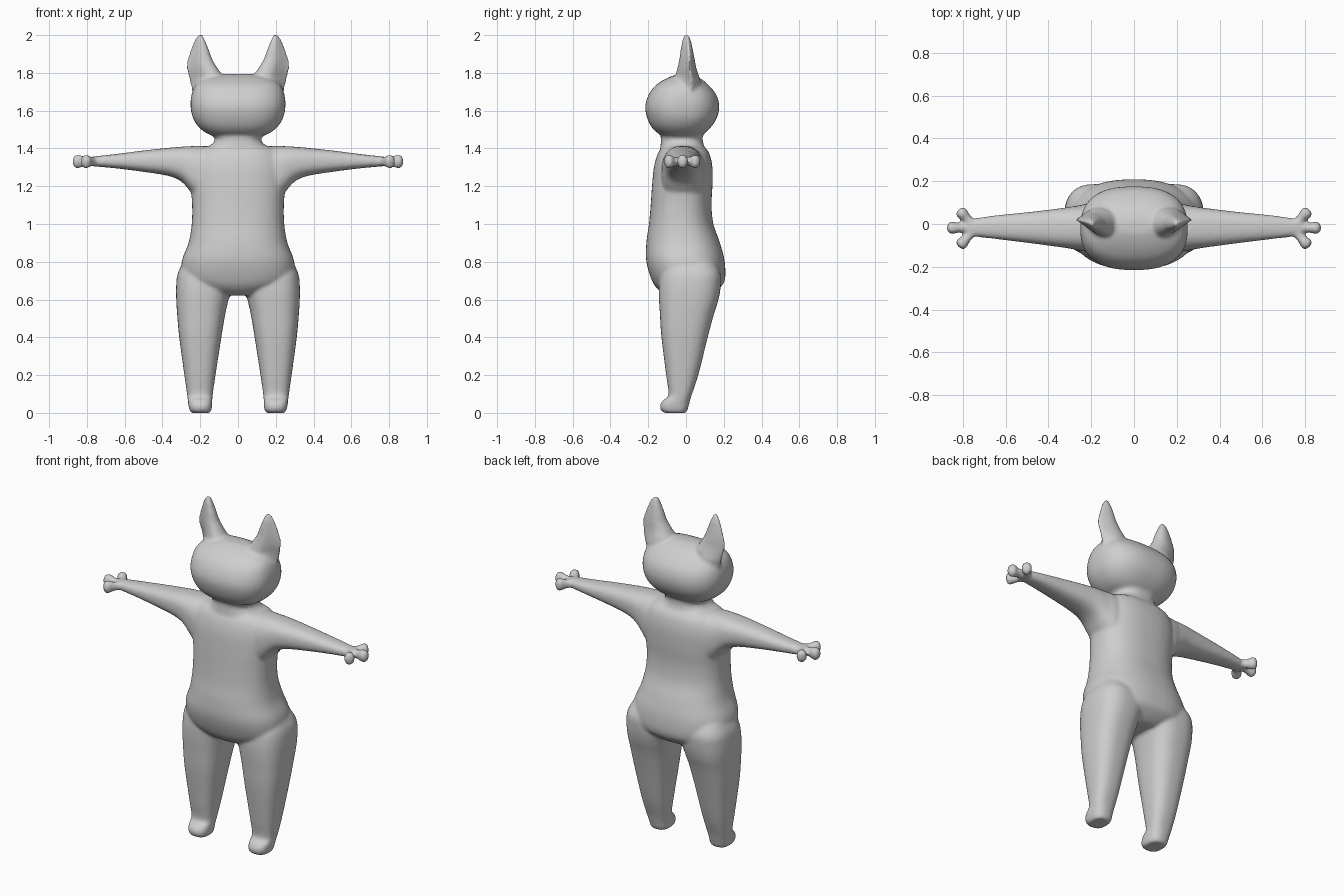
import bpy, bmesh, math

bm = bmesh.new()


def catmull(p0, p1, p2, p3, t):
    return [0.5 * (2 * b + (c - a) * t + (2 * a - 5 * b + 4 * c - d) * t * t
                   + (3 * b - a - 3 * c + d) * t ** 3)
            for a, b, c, d in zip(p0, p1, p2, p3)]


def smooth_stations(st, steps=4):
    out = []
    for i in range(len(st) - 1):
        p0, p3 = st[max(i - 1, 0)], st[min(i + 2, len(st) - 1)]
        out += [catmull(p0, st[i], st[i + 1], p3, k / steps) for k in range(steps)]
    return out + [list(st[-1])]


def oval(c, s, e):
    """Rounded-box cross-section."""
    return (math.copysign(abs(c) ** (2 / e), c), math.copysign(abs(s) ** (2 / e), s))


def ear_section(c, s, e):
    """Wedge: thick on the inner side, thin and hollowed on the outer front."""
    w = 0.25 + 0.75 * ((1 - c) / 2) ** 0.8
    if s < 0:
        w -= 0.3 * max(0, c)
    return c, s * max(w, 0.08) / 0.73 + 0.2 * (1 + c)


def loft(stations, place, e=2.4, section=oval, n=48):
    """Skin through (t, a0, a1, b0, b1) stations; place maps (t, a, b) to a point."""
    rings = []
    for t, a0, a1, b0, b1 in smooth_stations(stations):
        ring = []
        for k in range(n):
            ang = 2 * math.pi * k / n
            u, v = section(math.cos(ang), math.sin(ang), e)
            ring.append(bm.verts.new(place(t, (a0 + a1) / 2 + u * (a1 - a0) / 2,
                                           (b0 + b1) / 2 + v * (b1 - b0) / 2)))
        rings.append(ring)
    faces = [bm.faces.new((r[k], r[(k + 1) % n], q[(k + 1) % n], q[k]))
             for r, q in zip(rings, rings[1:]) for k in range(n)]
    faces += [bm.faces.new(rings[0][::-1]), bm.faces.new(rings[-1])]
    bmesh.ops.recalc_face_normals(bm, faces=faces)


def upright(side=1):
    return lambda t, a, b: (side * a, b, t)


def centred(rows):
    return [(z, -h, h, y0, y1) for z, h, y0, y1 in rows]


# Torso, hips and belly
loft(centred([
    (0.622, 0.10, -0.10, 0.12), (0.65, 0.20, -0.145, 0.165), (0.70, 0.29, -0.18, 0.205),
    (0.80, 0.298, -0.21, 0.205), (0.90, 0.262, -0.21, 0.18), (1.00, 0.245, -0.196, 0.145),
    (1.10, 0.243, -0.187, 0.135), (1.20, 0.25, -0.18, 0.14), (1.30, 0.25, -0.17, 0.14),
    (1.37, 0.23, -0.15, 0.125), (1.405, 0.19, -0.125, 0.10), (1.415, 0.14, -0.10, 0.08)]),
    upright())

# Neck
loft(centred([
    (1.37, 0.19, -0.14, 0.11), (1.415, 0.145, -0.135, 0.095), (1.445, 0.122, -0.132, 0.088),
    (1.47, 0.135, -0.135, 0.09), (1.52, 0.17, -0.14, 0.10)]), upright())

# Head
loft(centred([
    (1.462, 0.10, -0.09, 0.05), (1.475, 0.155, -0.14, 0.09), (1.51, 0.205, -0.18, 0.13),
    (1.56, 0.238, -0.205, 0.163), (1.62, 0.251, -0.216, 0.176), (1.68, 0.247, -0.20, 0.163),
    (1.73, 0.228, -0.165, 0.125), (1.765, 0.185, -0.115, 0.085), (1.785, 0.13, -0.07, 0.045),
    (1.794, 0.07, -0.04, 0.01)]), upright(), e=2.5)

for side in (1, -1):
    # Ear
    loft([(1.66, 0.14, 0.235, -0.06, 0.05), (1.74, 0.12, 0.253, -0.07, 0.065),
          (1.78, 0.085, 0.264, -0.065, 0.06), (1.82, 0.105, 0.272, -0.052, 0.048),
          (1.87, 0.135, 0.27, -0.04, 0.04), (1.92, 0.153, 0.256, -0.032, 0.032),
          (1.96, 0.169, 0.24, -0.025, 0.025), (1.987, 0.181, 0.224, -0.017, 0.018),
          (2.004, 0.19, 0.211, -0.01, 0.011)], upright(side), section=ear_section)

    # Leg and foot, toes pointing forward
    loft([(0.0, 0.15, 0.247, -0.115, 0.0), (0.015, 0.14, 0.257, -0.134, 0.008),
          (0.045, 0.137, 0.263, -0.136, 0.016), (0.07, 0.136, 0.266, -0.118, 0.023),
          (0.095, 0.134, 0.269, -0.092, 0.03), (0.20, 0.119, 0.284, -0.105, 0.065),
          (0.40, 0.088, 0.311, -0.13, 0.115), (0.52, 0.068, 0.322, -0.138, 0.147),
          (0.60, 0.05, 0.327, -0.143, 0.172), (0.68, 0.03, 0.327, -0.143, 0.185),
          (0.75, 0.04, 0.315, -0.13, 0.18), (0.85, 0.08, 0.26, -0.09, 0.12)],
         upright(side), e=2.6)

    # Arm with flared shoulder
    loft([(0.10, -0.13, 0.10, 1.11, 1.41), (0.20, -0.13, 0.10, 1.12, 1.413),
          (0.25, -0.125, 0.088, 1.17, 1.412), (0.30, -0.115, 0.08, 1.225, 1.409),
          (0.37, -0.105, 0.07, 1.255, 1.403), (0.50, -0.088, 0.055, 1.276, 1.389),
          (0.65, -0.07, 0.04, 1.295, 1.37), (0.75, -0.058, 0.025, 1.304, 1.359),
          (0.785, -0.045, 0.01, 1.308, 1.355)],
         lambda t, a, b: (side * t, a, b), e=2.5)

    # Three splayed fingers with rounded tips
    for x0, y0, angle, length in ((0.76, -0.018, 0, 0.115), (0.75, -0.008, 47, 0.103),
                                  (0.75, -0.032, -47, 0.103)):
        ca, sa = math.cos(math.radians(angle)), math.sin(math.radians(angle))
        profile = ((0, 0.02, 0.024), (0.45, 0.021, 0.027), (0.65, 0.026, 0.034),
                   (0.82, 0.029, 0.037), (0.94, 0.023, 0.029), (1.0, 0.01, 0.013))
        loft([(f * length, -w, w, -h, h) for f, w, h in profile],
             lambda t, a, b: (side * (x0 + t * ca - a * sa), y0 + t * sa + a * ca, 1.331 + b),
             e=2.2, n=24)

mesh = bpy.data.meshes.new("creature_body")
bm.to_mesh(mesh)
bm.free()
body = bpy.data.objects.new("creature_body", mesh)
bpy.context.collection.objects.link(body)

# Plain grey skin
skin = bpy.data.materials.new("grey skin")
skin.diffuse_color = (0.62, 0.62, 0.62, 1)
mesh.materials.append(skin)

# Fuse the parts into one soft skin
fuse = body.modifiers.new("fuse", 'REMESH')
fuse.mode = 'VOXEL'
fuse.voxel_size = 0.009
fuse.use_smooth_shade = True
soften = body.modifiers.new("soften", 'SMOOTH')
soften.factor = 0.5
soften.iterations = 8
